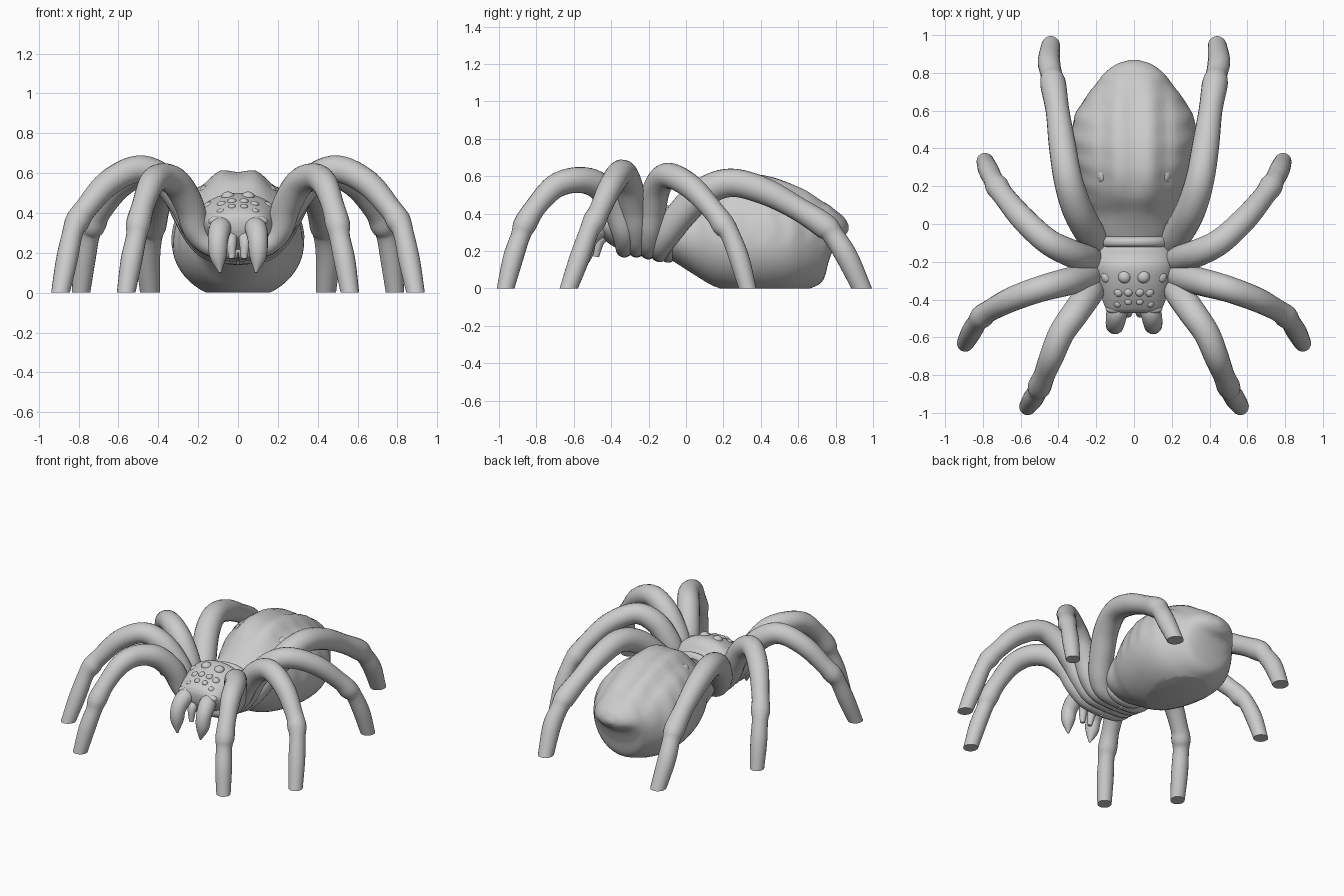
import bpy, bmesh, math
from mathutils import Vector

if "Cube" in bpy.data.objects:
    bpy.data.objects.remove(bpy.data.objects["Cube"])

grey = bpy.data.materials.new("matte grey")
grey.use_nodes = True
shade = (0.6, 0.6, 0.6, 1)
grey.diffuse_color = shade
grey.node_tree.nodes["Principled BSDF"].inputs["Base Color"].default_value = shade


def spline(rows, steps):
    """Smooth interpolation through rows of numbers."""
    rows = [Vector(r) for r in rows]
    ext = [rows[0] * 2 - rows[1]] + rows + [rows[-1] * 2 - rows[-2]]
    out = []
    for a, b, c, d in zip(ext, ext[1:], ext[2:], ext[3:]):
        for i in range(steps):
            t = i / steps
            out.append(b + (c - a) * (t / 2) + (a * 2 - b * 5 + c * 4 - d) * (t * t / 2)
                       + (b * 3 - a - c * 3 + d) * (t ** 3 / 2))
    return out + [rows[-1]]


def finish(name, bm):
    """Trim at the ground, smooth and add to the scene."""
    bmesh.ops.recalc_face_normals(bm, faces=bm.faces)
    cut = bmesh.ops.bisect_plane(bm, geom=bm.verts[:] + bm.edges[:] + bm.faces[:],
                                 plane_co=(0, 0, 0), plane_no=(0, 0, -1), clear_outer=True)
    edges = [e for e in cut["geom_cut"] if isinstance(e, bmesh.types.BMEdge)]
    if edges:
        bmesh.ops.holes_fill(bm, edges=edges, sides=0)
    mesh = bpy.data.meshes.new(name)
    bm.to_mesh(mesh)
    bm.free()
    mesh.materials.append(grey)
    obj = bpy.data.objects.new(name, mesh)
    bpy.context.collection.objects.link(obj)
    bpy.ops.object.select_all(action="DESELECT")
    obj.select_set(True)
    bpy.context.view_layer.objects.active = obj
    bpy.ops.object.shade_smooth_by_angle(angle=math.radians(50))


def loft(name, rings):
    bm = bmesh.new()
    loops = [[bm.verts.new(p) for p in ring] for ring in rings]
    n = len(loops[0])
    for a, b in zip(loops, loops[1:]):
        for i in range(n):
            j = (i + 1) % n
            bm.faces.new((a[i], a[j], b[j], b[i]))
    bm.faces.new(loops[0])
    bm.faces.new(loops[-1])
    finish(name, bm)


def tube(name, points, radii, sides=20, steps=6):
    rows = spline([(*p, r) for p, r in zip(points, radii)], steps)
    centres = [r.xyz for r in rows]
    rings = []
    normal = Vector((0.3, 0.9, 0.2))
    for i, row in enumerate(rows):
        along = (centres[min(i + 1, len(rows) - 1)] - centres[max(i - 1, 0)]).normalized()
        normal = (normal - along * normal.dot(along)).normalized()
        side = along.cross(normal)
        rings.append([centres[i] + (normal * math.cos(a) + side * math.sin(a)) * row.w
                      for a in (math.tau * k / sides for k in range(sides))])
    loft(name, rings)


def blob(name, centre, size):
    bm = bmesh.new()
    bmesh.ops.create_uvsphere(bm, u_segments=20, v_segments=12, radius=1)
    for v in bm.verts:
        v.co = Vector(centre) + Vector(v.co[i] * size[i] for i in range(3))
    finish(name, bm)


def body(name, stations, detail, sides=64):
    """Stations give y, top, bottom, half width and height of the widest line."""
    rings = []
    for y, top, low, half, mid in spline(stations, 8):
        ring = []
        for k in range(sides):
            a = math.tau * k / sides
            s = math.sin(a)
            x = half * math.cos(a)
            z = mid + s * ((top - mid) if s > 0 else (mid - low))
            ring.append(detail(x, y, z, s))
        rings.append(ring)
    loft(name, rings)


def folds(x, y, z, s):
    """Back groove, paired ridges and soft side wrinkles of the abdomen."""
    fade = max(0, min(1, (y - 0.05) * 6, (0.84 - y) * 5))
    if s > 0:
        ridge = math.exp(-((abs(x) - 0.09) / 0.035) ** 2) - math.exp(-(x / 0.04) ** 2)
        hollow = math.exp(-((abs(x) - 0.17) / 0.03) ** 2)
        z += fade * s * (0.012 * ridge - 0.016 * hollow)
        x *= 1 + fade * 0.012 * math.sin(y * 52 + z * 9)
    return Vector((x, y, z))


def plain(x, y, z, s):
    return Vector((x, y, z))


# Abdomen with a flat resting patch
body("abdomen", [
    (-0.14, 0.38, 0.19, 0.12, 0.28), (-0.06, 0.42, 0.14, 0.19, 0.28),
    (0.05, 0.49, 0.07, 0.215, 0.27), (0.15, 0.575, 0.012, 0.26, 0.26),
    (0.27, 0.615, -0.02, 0.3, 0.25), (0.42, 0.605, -0.035, 0.33, 0.25),
    (0.55, 0.565, -0.03, 0.32, 0.25), (0.65, 0.52, -0.005, 0.27, 0.26),
    (0.73, 0.47, 0.04, 0.21, 0.28), (0.765, 0.45, 0.15, 0.185, 0.3),
    (0.8, 0.42, 0.235, 0.155, 0.32), (0.845, 0.38, 0.275, 0.095, 0.325),
    (0.868, 0.34, 0.31, 0.025, 0.325)], folds)

# Head and thorax, waist rings
body("head_and_thorax", [
    (-0.47, 0.38, 0.31, 0.1, 0.35), (-0.45, 0.41, 0.27, 0.145, 0.35),
    (-0.38, 0.455, 0.22, 0.175, 0.35), (-0.29, 0.49, 0.18, 0.205, 0.35),
    (-0.22, 0.5, 0.17, 0.22, 0.34), (-0.17, 0.475, 0.16, 0.21, 0.32),
    (-0.13, 0.43, 0.16, 0.19, 0.3), (-0.08, 0.4, 0.18, 0.16, 0.28)], plain)
body("waist_ring", [
    (-0.13, 0.41, 0.16, 0.17, 0.29), (-0.11, 0.44, 0.14, 0.195, 0.29),
    (-0.08, 0.44, 0.14, 0.195, 0.29), (-0.06, 0.4, 0.16, 0.17, 0.29)], plain)

# Leg paths from the belly through the hip to the foot, with shared thickness
radii = [0.045, 0.05, 0.066, 0.073, 0.073, 0.069, 0.065, 0.057, 0.062, 0.052, 0.054, 0.045]
legs = {
    "front_leg": [(0, -.33, .21), (.13, -.33, .23), (.205, -.335, .31), (.245, -.38, .44),
                  (.31, -.47, .55), (.385, -.58, .58), (.435, -.7, .545), (.475, -.8, .44),
                  (.5, -.86, .345), (.51, -.885, .28), (.535, -.925, .16), (.565, -.97, -.02)],
    "second_leg": [(0, -.265, .21), (.14, -.265, .23), (.21, -.27, .32), (.27, -.285, .44),
                   (.37, -.31, .565), (.5, -.345, .62), (.65, -.4, .55), (.765, -.46, .42),
                   (.805, -.49, .36), (.83, -.52, .3), (.86, -.57, .16), (.895, -.635, -.02)],
    "third_leg": [(0, -.2, .2), (.14, -.2, .22), (.21, -.195, .31), (.26, -.18, .43),
                  (.345, -.15, .55), (.46, -.09, .603), (.59, .03, .54), (.69, .15, .41),
                  (.725, .2, .34), (.745, .235, .29), (.77, .285, .16), (.79, .335, -.02)],
    "rear_leg": [(0, -.14, .19), (.13, -.14, .21), (.19, -.11, .28), (.245, -.03, .39),
                 (.305, .09, .51), (.35, .24, .565), (.38, .42, .52), (.405, .6, .425),
                 (.428, .74, .335), (.437, .79, .28), (.45, .86, .17), (.44, .95, -.02)],
}
for side, sx in (("left", 1), ("right", -1)):
    for name, path in legs.items():
        grow = 1.1 if name == "rear_leg" else 1
        tube(f"{side}_{name}", [(sx * x, y, z) for x, y, z in path], [r * grow for r in radii])

    # Fangs and small mouth feelers
    tube(side + "_fang", [(sx * x, y, z) for x, y, z in (
        (.07, -.4, .33), (.09, -.47, .32), (.1, -.525, .26), (.1, -.54, .18), (.09, -.55, .1))],
        [0.045, 0.055, 0.05, 0.042, 0.006])
    tube(side + "_feeler", [(sx * 0.03, -0.4, 0.3), (sx * 0.035, -0.46, 0.26), (sx * 0.03, -0.48, 0.17)],
         [0.03, 0.03, 0.015])

    # Eyes in rows, and bumps on the back
    for x, y, z, r in ((.05, -.28, .48, .034), (.14, -.28, .43, .034), (.03, -.36, .455, .024),
                       (.08, -.36, .44, .026), (.03, -.41, .43, .02), (.085, -.42, .405, .022)):
        blob(side + "_eye", (sx * x, y, z), (r, r, r * 0.8))
    blob(side + "_back_bump", (sx * 0.16, 0.26, 0.51), (0.035, 0.045, 0.03))
    blob(side + "_brow", (sx * 0.1, -0.45, 0.36), (0.05, 0.025, 0.025))
